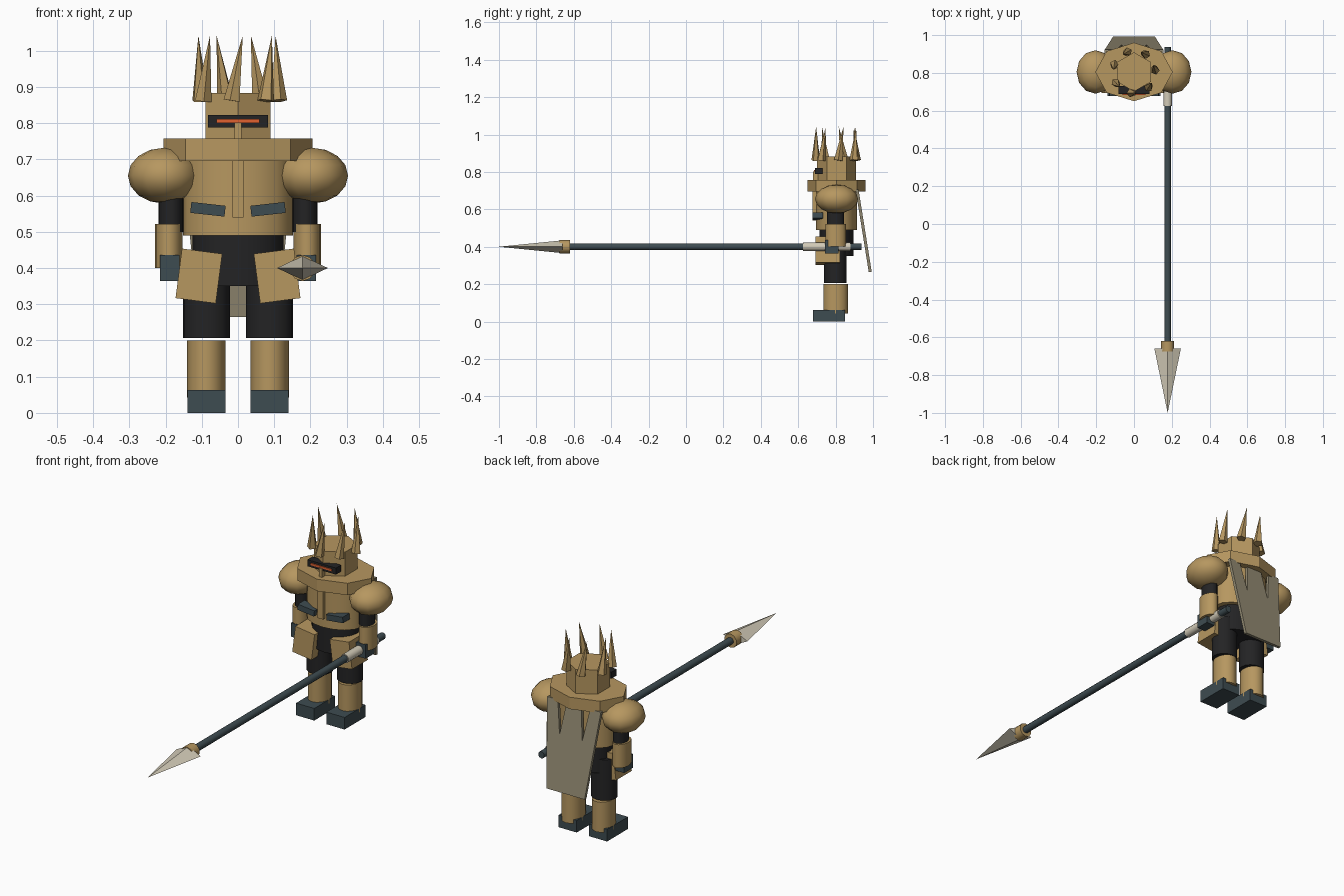
import bpy, math
from mathutils import Vector

if "Cube" in bpy.data.objects:
    bpy.data.objects.remove(bpy.data.objects["Cube"])

CY = 0.805  # depth of the body axis


def mat(name, r, g, b):
    m = bpy.data.materials.new(name)
    m.diffuse_color = (r, g, b, 1)
    m.use_nodes = True
    m.node_tree.nodes["Principled BSDF"].inputs["Base Color"].default_value = m.diffuse_color
    return m


GOLD = mat("old gold", 0.47, 0.31, 0.117)
SLATE = mat("dark slate", 0.048, 0.072, 0.082)
BLACK = mat("black cloth", 0.017, 0.017, 0.018)
DRAB = mat("drab cape", 0.29, 0.255, 0.17)
BONE = mat("pale bone", 0.65, 0.60, 0.48)
GLOW = mat("glowing orange", 0.75, 0.12, 0.03)


def finish(name, material, smooth=False):
    o = bpy.context.object
    o.name = name
    o.data.materials.append(material)
    bpy.ops.object.transform_apply(location=False, rotation=True, scale=True)
    if smooth:
        bpy.ops.object.shade_smooth_by_angle(angle=math.radians(50))
    return o


def box(name, material, c, size, rot=(0, 0, 0)):
    bpy.ops.mesh.primitive_cube_add(size=1, location=c, rotation=rot)
    bpy.context.object.scale = size
    return finish(name, material)


def column(name, material, x, y, z0, z1, rx, ry, sides=16, spin=0.0, smooth=True):
    """Upright elliptical prism."""
    bpy.ops.mesh.primitive_cylinder_add(vertices=sides, radius=1, depth=1,
                                        location=(x, y, (z0 + z1) / 2),
                                        rotation=(0, 0, spin))
    bpy.ops.object.transform_apply(location=False, rotation=True, scale=False)
    bpy.context.object.scale = (rx, ry, z1 - z0)
    return finish(name, material, smooth)


def cone_between(name, material, a, b, r0, r1, sides, smooth=False):
    """Cone or rod running from a to b."""
    a, b = Vector(a), Vector(b)
    bpy.ops.mesh.primitive_cone_add(vertices=sides, radius1=r0, radius2=r1,
                                    depth=(b - a).length, location=(a + b) / 2)
    bpy.context.object.rotation_euler = (b - a).to_track_quat('Z', 'Y').to_euler()
    return finish(name, material, smooth)


# Legs, arms and paired armour plates
for s, side in ((-1, "right"), (1, "left")):
    box(side + "_foot", SLATE, (s * 0.0875, 0.764, 0.0315), (0.105, 0.172, 0.063))
    column(side + "_shin", GOLD, s * 0.0875, 0.80, 0.043, 0.20, 0.053, 0.066)
    column(side + "_thigh", BLACK, s * 0.087, 0.798, 0.207, 0.42, 0.065, 0.06)
    box(side + "_hip_plate", GOLD, (s * 0.108, 0.758, 0.378), (0.112, 0.13, 0.138),
        (0, -s * 0.13, 0))
    box(side + "_chest_vent", SLATE, (s * 0.083, 0.705, 0.562), (0.095, 0.055, 0.03),
        (0, -s * 0.11, 0))
    column(side + "_upper_arm", BLACK, s * 0.185, 0.80, 0.50, 0.64, 0.034, 0.045)
    column(side + "_forearm", GOLD, s * 0.191, 0.80, 0.40, 0.522, 0.038, 0.055)
    box(side + "_hand", SLATE, (s * 0.188, 0.78, 0.40), (0.054, 0.072, 0.072))
    bpy.ops.mesh.primitive_uv_sphere_add(segments=12, ring_count=8, radius=1,
                                         location=(s * 0.204, CY, 0.655))
    bpy.context.object.scale = (0.1, 0.115, 0.077)
    finish(side + "_shoulder_guard", GOLD, True)

# Trunk
column("pelvis", BLACK, 0, CY, 0.35, 0.50, 0.125, 0.09)
column("chest", GOLD, 0, CY, 0.49, 0.70, 0.152, 0.11)
box("chest_ridge", GOLD, (0, 0.70, 0.62), (0.03, 0.045, 0.16))
column("collar", GOLD, 0, CY, 0.695, 0.757, 0.205, 0.155, 8, 0, False)

# Helmet with visor and nose guard
column("helmet", GOLD, 0, CY, 0.757, 0.883, 0.104, 0.104, 6, 0, False)
box("visor", BLACK, (0, 0.71, 0.805), (0.165, 0.042, 0.034))
box("visor_glow", GLOW, (0, 0.688, 0.806), (0.12, 0.008, 0.010))
box("nose_guard", GOLD, (0, 0.692, 0.776), (0.018, 0.025, 0.052))

# Crown of seven twisted spikes
for i in range(7):
    t = math.radians(19.7) + i * math.tau / 7
    b = t - math.radians(15)
    cone_between("crown_spike", GOLD,
                 (0.112 * math.cos(b), CY + 0.112 * math.sin(b), 0.862),
                 (0.11 * math.cos(t), CY + 0.11 * math.sin(t), 1.042), 0.024, 0, 5)

# Cape: slanted sheet with two slits at the top edge
half = [(0.11, 0.265), (0.155, 0.705), (0.093, 0.705), (0.065, 0.54), (0.042, 0.705)]
outline = half + [(-x, z) for x, z in reversed(half)]


def cape_y(z):
    return 0.993 - (z - 0.265) * 0.16


n = len(outline)
verts = [(x, cape_y(z) - d, z) for d in (0, 0.016) for x, z in outline]
faces = [tuple(range(n - 1, -1, -1)), tuple(range(n, 2 * n))]
faces += [(i, (i + 1) % n, n + (i + 1) % n, n + i) for i in range(n)]
me = bpy.data.meshes.new("cape")
me.from_pydata(verts, [], faces)
cape = bpy.data.objects.new("cape", me)
bpy.context.collection.objects.link(cape)
bpy.context.view_layer.objects.active = cape
cape.select_set(True)
bpy.ops.object.mode_set(mode='EDIT')
bpy.ops.mesh.select_all(action='SELECT')
bpy.ops.mesh.normals_make_consistent(inside=False)
bpy.ops.object.mode_set(mode='OBJECT')
me.materials.append(DRAB)

# Spear held forward
SX, SZ = 0.178, 0.40
cone_between("spear_shaft", SLATE, (SX, 0.938, SZ), (SX, -0.64, SZ), 0.018, 0.018, 10, True)
cone_between("spear_grip", BONE, (SX, 0.88, SZ), (SX, 0.625, SZ), 0.023, 0.023, 10, True)
cone_between("spear_socket", GOLD, (SX, -0.62, SZ), (SX, -0.675, SZ), 0.036, 0.036, 10, True)
bpy.ops.mesh.primitive_cone_add(vertices=4, radius1=1, radius2=0, depth=0.34,
                                location=(SX, -0.83, SZ), rotation=(math.pi / 2, 0, 0))
bpy.ops.object.transform_apply(location=False, rotation=True, scale=False)
bpy.context.object.scale = (0.07, 1, 0.034)
finish("spear_head", BONE)
